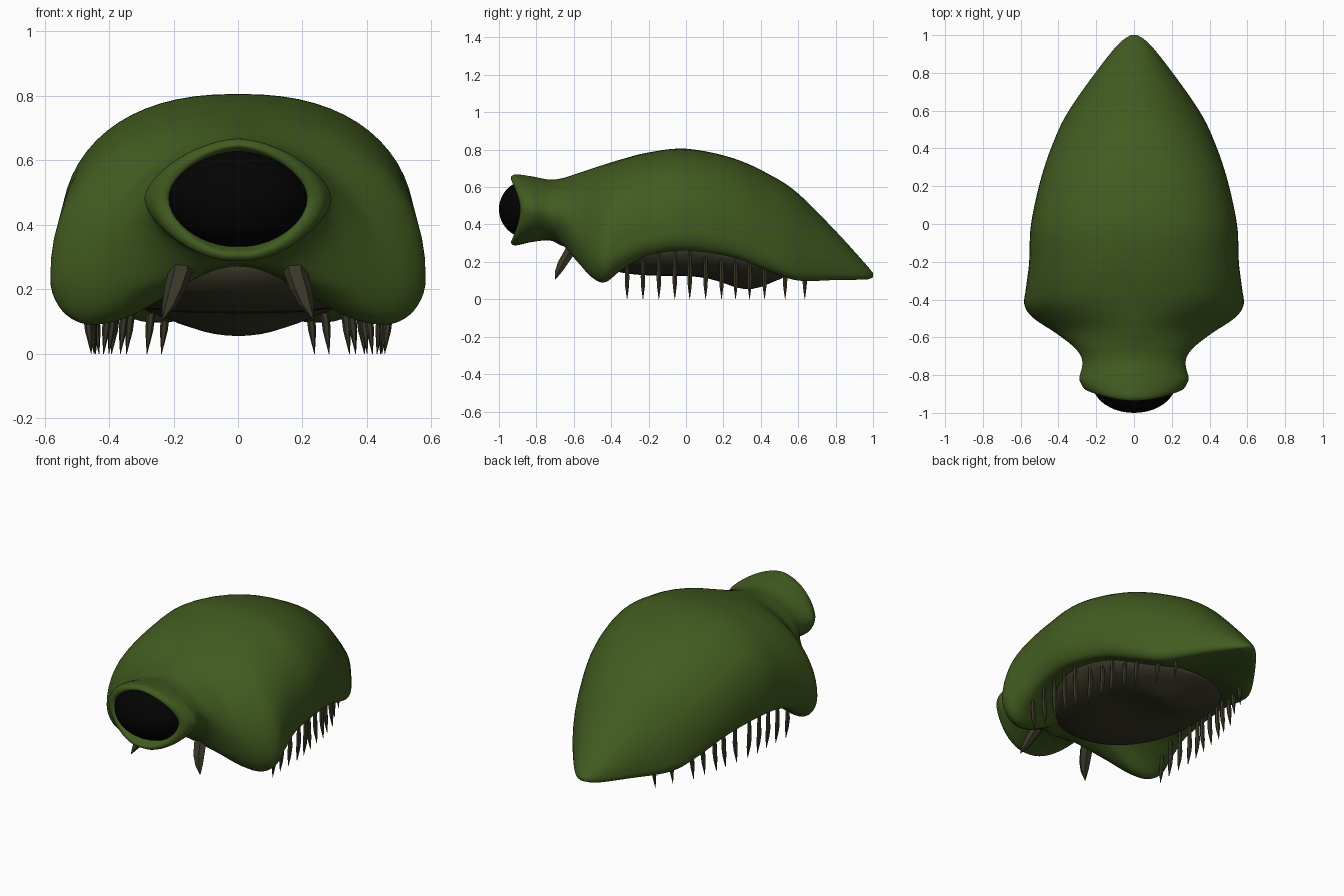
import bpy, bmesh, math
from mathutils import Vector

if "Cube" in bpy.data.objects:
    bpy.data.objects.remove(bpy.data.objects["Cube"])


def material(name, rgb):
    m = bpy.data.materials.new(name)
    m.diffuse_color = (*rgb, 1)
    m.use_nodes = True
    m.node_tree.nodes["Principled BSDF"].inputs["Base Color"].default_value = m.diffuse_color
    return m


GREEN = material("shell green", (0.054, 0.106, 0.0145))
BROWN = material("dark brown", (0.041, 0.038, 0.021))
BLACK = material("eye black", (0.001, 0.001, 0.001))


def finish(bm, name, mats, smooth=True):
    bmesh.ops.recalc_face_normals(bm, faces=bm.faces)
    me = bpy.data.meshes.new(name)
    bm.to_mesh(me)
    bm.free()
    for m in mats:
        me.materials.append(m)
    for p in me.polygons:
        p.use_smooth = smooth
    ob = bpy.data.objects.new(name, me)
    bpy.context.collection.objects.link(ob)
    return ob


def catmull(a, b, c, d, t):
    return [0.5 * (2 * q + (r - p) * t + (2 * p - 5 * q + 4 * r - s) * t * t
                   + (3 * q - p - 3 * r + s) * t ** 3) for p, q, r, s in zip(a, b, c, d)]


def resample(rows, steps):
    out, n = [], len(rows)
    for i in range(n - 1):
        for k in range(steps):
            out.append(catmull(rows[max(i - 1, 0)], rows[i], rows[i + 1],
                               rows[min(i + 2, n - 1)], k / steps))
    return out + [list(rows[-1])]


def skin(bm, loops):
    rings = [[bm.verts.new(p) for p in loop] for loop in loops]
    for a, b in zip(rings, rings[1:]):
        for i in range(len(a)):
            j = (i + 1) % len(a)
            bm.faces.new((a[i], a[j], b[j], b[i]))
    bm.faces.new(rings[0])
    bm.faces.new(rings[-1])


# Shell stations: y, half width, widest z, top z, rim fraction, rim z, underside z
STATIONS = [
    (-0.88, 0.200, 0.485, 0.622, 0.10, 0.335, 0.335),
    (-0.935, 0.220, 0.48, 0.642, 0.10, 0.312, 0.312),
    (-0.915, 0.270, 0.48, 0.667, 0.10, 0.288, 0.288),
    (-0.83, 0.290, 0.48, 0.658, 0.10, 0.305, 0.305),
    (-0.73, 0.273, 0.47, 0.640, 0.15, 0.315, 0.315),
    (-0.66, 0.310, 0.43, 0.648, 0.40, 0.290, 0.285),
    (-0.58, 0.410, 0.33, 0.673, 0.74, 0.200, 0.275),
    (-0.50, 0.530, 0.25, 0.700, 0.78, 0.115, 0.270),
    (-0.43, 0.580, 0.23, 0.722, 0.79, 0.092, 0.265),
    (-0.34, 0.572, 0.27, 0.750, 0.84, 0.160, 0.265),
    (-0.20, 0.555, 0.33, 0.785, 0.88, 0.235, 0.265),
    (0.00, 0.545, 0.36, 0.805, 0.88, 0.260, 0.265),
    (0.25, 0.490, 0.33, 0.755, 0.88, 0.225, 0.24),
    (0.45, 0.420, 0.23, 0.665, 0.86, 0.148, 0.19),
    (0.60, 0.345, 0.16, 0.565, 0.84, 0.100, 0.15),
    (0.80, 0.205, 0.14, 0.365, 0.80, 0.103, 0.12),
    (0.95, 0.085, 0.13, 0.200, 0.70, 0.106, 0.105),
    (1.00, 0.018, 0.13, 0.140, 0.50, 0.118, 0.118),
]
ROWS = resample(STATIONS, 6)


def section(y, w, zc, zt, f, zr, zu):
    n = 2 + 1.3 * max(0, w - 0.3) - 0.5 * math.exp(-((y + 0.53) / 0.12) ** 2)
    # The eye socket has a lens-shaped outline
    socket = min(1, max(0, (-0.66 - y) / 0.14))
    n -= 0.3 * socket
    e = 2 / (2 - 0.3 * socket)
    half = []
    for i in range(17):                       # upper arch, centre to side
        a = math.pi / 2 * (1 - i / 16)
        half.append((w * max(math.cos(a), 0) ** (2 / n),
                     zc + (zt - zc) * max(math.sin(a), 0) ** (2 / n)))
    for i in range(1, 11):                    # round rim
        b = math.pi / 2 * i / 10
        half.append((f * w + (1 - f) * w * max(math.cos(b), 0) ** e,
                     zc - (zc - zr) * math.sin(b) ** e))
    for i in range(1, 13):                    # hollow underside
        s = i / 12
        half.append((f * w * (1 - s), zr + (zu - zr) * (1 - math.cos(math.pi * s)) / 2))
    half[0], half[-1] = (0, zt), (0, zu)
    full = half + [(-x, z) for x, z in half[-2:0:-1]]
    bow = 0.05 if y < -0.8 else 0             # the eye socket's sides sweep back
    bow *= min(1, (-0.8 - y) / 0.1)
    return [(x, y + bow * (x / w) ** 2, z) for x, z in full]


# Shell and eye socket in one skin
bm = bmesh.new()
skin(bm, [section(*r) for r in ROWS])
finish(bm, "shell", [GREEN])

# Belly: flattened dome with a sagging bump toward the back
CY, RX, RY = 0.01, 0.43, 0.54
bm = bmesh.new()
bmesh.ops.create_uvsphere(bm, u_segments=48, v_segments=32, radius=1)
for v in bm.verts:
    x, y, z = v.co
    r = math.hypot(x, y)
    depth = max(0, 1 - r ** 3.5) ** 0.5
    X, Y = RX * x, CY + RY * y
    edge = 0.27 - 0.13 * max(0, (Y - 0.1) / 0.45)
    if z < 0:
        z = edge - (edge - 0.125) * depth
        z -= 0.078 * math.exp(-(X / 0.25) ** 2 - ((Y - 0.34) / 0.17) ** 2) * min(1, 2 * depth)
    else:
        z = edge + 0.06 * z
    v.co = (X, Y, z)
finish(bm, "belly", [BROWN])

# Eye
bm = bmesh.new()
bmesh.ops.create_uvsphere(bm, u_segments=40, v_segments=24, radius=1)
for v in bm.verts:
    v.co = (0.222 * v.co.x, -0.84 + 0.16 * v.co.y, 0.482 + 0.157 * v.co.z)
finish(bm, "eye", [BLACK])


def spike(name, path, radii, sides=6):
    bm = bmesh.new()
    loops = []
    for p, r in zip(path, radii):
        loops.append([Vector(p) + Vector((r * math.cos(2 * math.pi * k / sides),
                                          r * math.sin(2 * math.pi * k / sides), 0))
                      for k in range(sides)])
    skin(bm, loops)
    return finish(bm, name, [BROWN], smooth=False)


def shell_row(y):
    body = [r for r in ROWS if r[0] > -0.5]
    return min(body, key=lambda r: abs(r[0] - y))


LEG_Y = [-0.315, -0.23, -0.145, -0.06, 0.02, 0.105, 0.19, 0.265, 0.34, 0.42, 0.53, 0.635]
for s, side in ((1, "right"), (-1, "left")):
    # Rows of little pointed legs under the rim
    for i, y in enumerate(LEG_Y):
        row = shell_row(y)
        x, top = min(0.455, 0.80 * row[1]), row[5] + 0.05
        if y > 0.5:
            x = 0.73 * row[1]
        lean = 0.012 if x > 0.42 else -0.012
        spike(f"leg_{side}_{i + 1}",
              [(s * (x + lean), y, top), (s * (x + lean), y, 0.12),
               (s * (x + 0.6 * lean), y, 0.07), (s * x, y, 0.0)],
              [0.008, 0.014, 0.012, 0.001])
    # Front fang
    spike(f"fang_{side}",
          [(s * 0.172, -0.59, 0.31), (s * 0.178, -0.62, 0.255), (s * 0.195, -0.655, 0.20),
           (s * 0.213, -0.68, 0.15), (s * 0.234, -0.70, 0.105)],
          [0.038, 0.038, 0.034, 0.023, 0.002])
